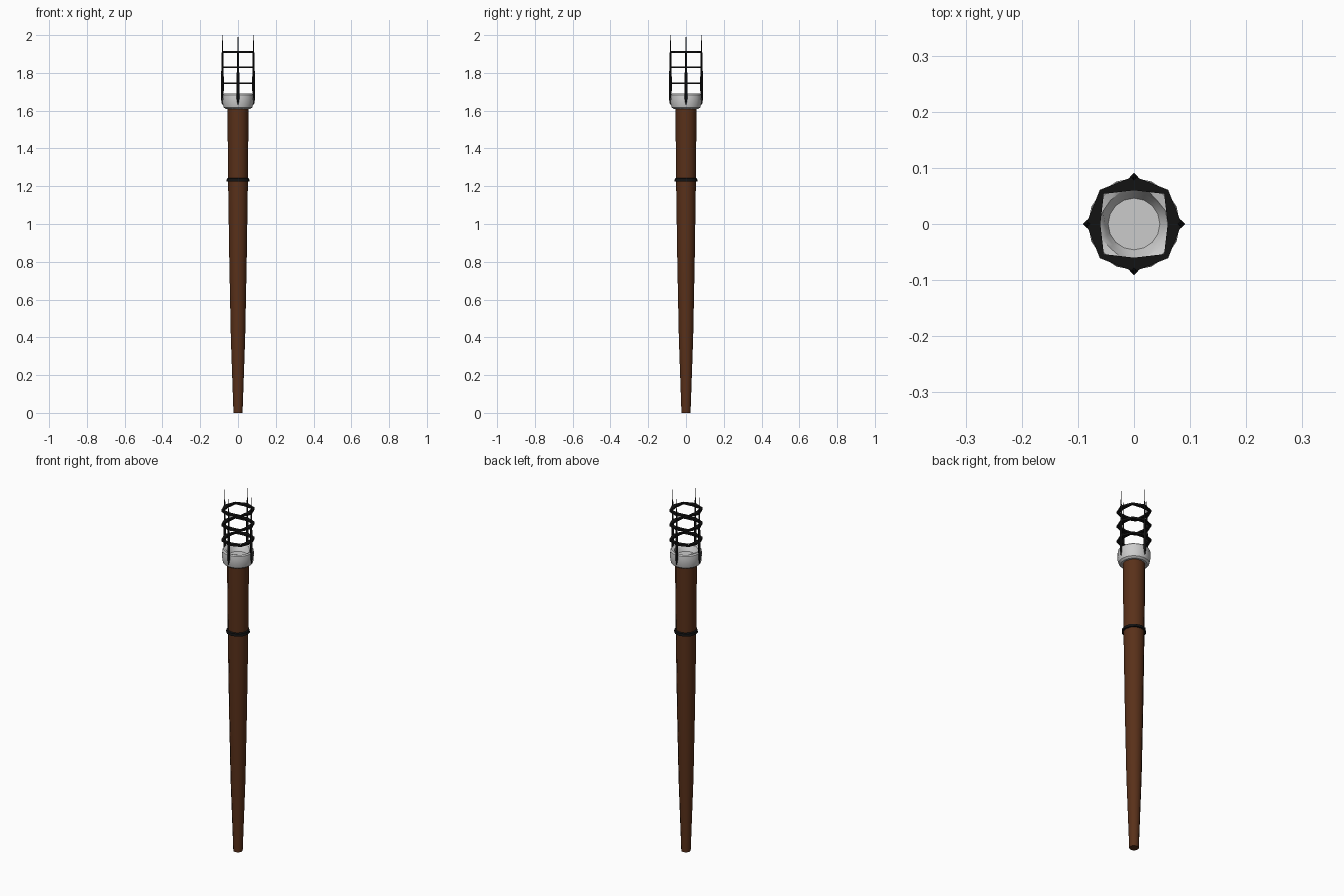
import bpy, bmesh, math, random

if "Cube" in bpy.data.objects:
    bpy.data.objects.remove(bpy.data.objects["Cube"])
random.seed(4)

def mat(name, c):
    m = bpy.data.materials.new(name)
    m.diffuse_color = (*c, 1)
    m.use_nodes = True
    m.node_tree.nodes["Principled BSDF"].inputs["Base Color"].default_value = m.diffuse_color
    return m

WOOD = mat("wood", (0.10, 0.03, 0.01))
IRON = mat("iron", (0.006, 0.006, 0.006))

def finish(bm, name, material=None, angle=40):
    bmesh.ops.recalc_face_normals(bm, faces=bm.faces)
    me = bpy.data.meshes.new(name)
    bm.to_mesh(me)
    bm.free()
    ob = bpy.data.objects.new(name, me)
    bpy.context.collection.objects.link(ob)
    if material:
        me.materials.append(material)
    bpy.context.view_layer.objects.active = ob
    ob.select_set(True)
    if angle:
        bpy.ops.object.shade_smooth_by_angle(angle=math.radians(angle))
    ob.select_set(False)
    return ob

def loft(bm, rings, closed=False):
    """Skin a list of equal-length point loops; cap the ends unless closed."""
    vs = [[bm.verts.new(p) for p in r] for r in rings]
    n = len(vs[0])
    for a, b in zip(vs, vs[1:] + (vs[:1] if closed else [])):
        for i in range(n):
            bm.faces.new((a[i], a[(i + 1) % n], b[(i + 1) % n], b[i]))
    if not closed:
        bm.faces.new(vs[0])
        bm.faces.new(vs[-1])

def circle(r, z, n):
    return [(r * math.cos(math.tau * i / n), r * math.sin(math.tau * i / n), z)
            for i in range(n)]

# tapered wooden handle
bm = bmesh.new()
loft(bm, [circle(r, z, 12) for r, z in
          [(0.024, 0), (0.038, 0.4), (0.046, 0.8), (0.052, 1.2), (0.056, 1.62)]])
finish(bm, "handle", WOOD)

# iron band around the handle
bm = bmesh.new()
loft(bm, [circle(r, z, 12) for r, z in
          [(0.048, 1.226), (0.061, 1.226), (0.059, 1.240), (0.048, 1.246)]], closed=True)
finish(bm, "handle_band", IRON)

# pale cup with a rough hollow
bm = bmesh.new()
cup = [circle(r, z, 16) for r, z in
       [(0.066, 1.61), (0.076, 1.618), (0.081, 1.638), (0.082, 1.665), (0.080, 1.684),
        (0.074, 1.69), (0.062, 1.687), (0.054, 1.672), (0.046, 1.655)]]
for k in (6, 7):
    cup[k] = [(x * s, y * s, z + random.uniform(-.004, .002)) for x, y, z in cup[k]
              for s in [random.uniform(0.94, 1.05)]]
loft(bm, cup)
finish(bm, "cup", angle=35)

# cage hoops: octagonal outside, nearly square inside
def hoop(z, h=0.005):
    def loop(axis_r, diag_r, zz):
        return [((axis_r, diag_r)[i % 2] * math.cos(math.tau * i / 8),
                 (axis_r, diag_r)[i % 2] * math.sin(math.tau * i / 8), zz) for i in range(8)]
    bm = bmesh.new()
    loft(bm, [loop(0.060, 0.076, z - h), loop(0.085, 0.086, z - h),
              loop(0.085, 0.086, z + h), loop(0.060, 0.076, z + h)], closed=True)
    finish(bm, "cage_hoop", IRON, 0)

for z in (1.745, 1.83, 1.91):
    hoop(z)

# four pointed cage bars
for k in range(4):
    c, s = math.cos(k * math.pi / 2), math.sin(k * math.pi / 2)
    bm = bmesh.new()
    rings = []
    for z, r, w in [(1.632, 0.083, 0.002), (1.66, 0.083, 0.007), (1.74, 0.083, 0.008),
                    (1.83, 0.082, 0.006), (1.91, 0.082, 0.004), (2.0, 0.083, 0.001)]:
        rings.append([((r + a * w) * c - b * w * s, (r + a * w) * s + b * w * c, z)
                      for a, b in ((1, 0), (0, 1), (-1, 0), (0, -1))])
    loft(bm, rings)
    finish(bm, "cage_bar", IRON, 0)
